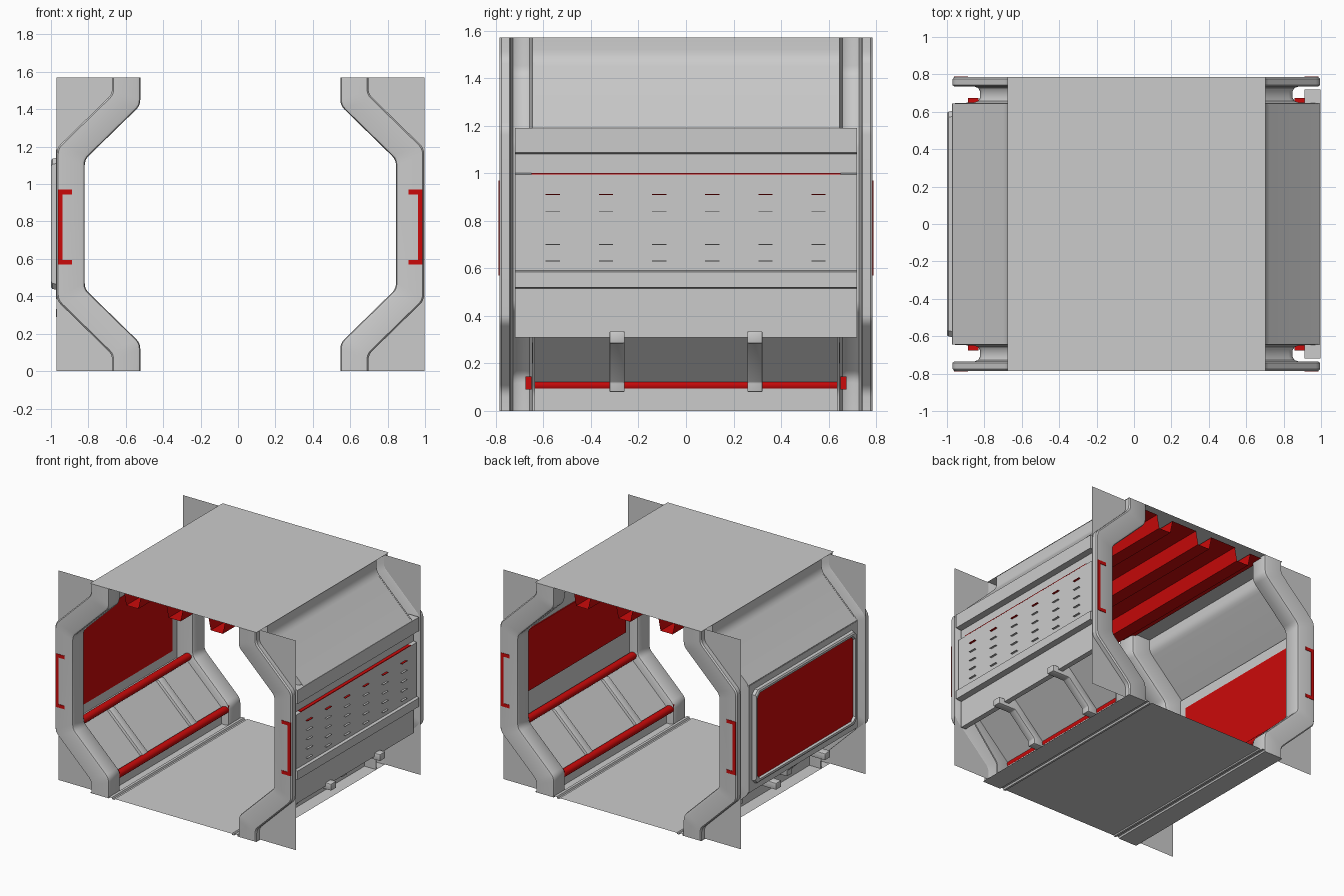
import bpy, bmesh, math
from mathutils import Vector

if "Cube" in bpy.data.objects:
    bpy.data.objects.remove(bpy.data.objects["Cube"])

CX = 0.0125                      # mirror plane of the two side walls
red = bpy.data.materials.new("red_paint")
red.diffuse_color = (0.6, 0.003, 0.003, 1)
red.use_nodes = True
red.node_tree.nodes["Principled BSDF"].inputs["Base Color"].default_value = red.diffuse_color


def finish(name, bm, mat=None, smooth=False):
    bmesh.ops.remove_doubles(bm, verts=bm.verts, dist=1e-5)
    bmesh.ops.recalc_face_normals(bm, faces=bm.faces)
    me = bpy.data.meshes.new(name)
    bm.to_mesh(me)
    bm.free()
    ob = bpy.data.objects.new(name, me)
    bpy.context.collection.objects.link(ob)
    if mat:
        me.materials.append(mat)
    if smooth:
        bpy.ops.object.select_all(action='DESELECT')
        ob.select_set(True)
        bpy.context.view_layer.objects.active = ob
        bpy.ops.object.shade_smooth_by_angle(angle=math.radians(35))
    return ob


def grid(name, rows, mat=None, smooth=False, close=False):
    """Skin a list of equally long point rows."""
    bm = bmesh.new()
    vs = [[bm.verts.new(p) for p in r] for r in rows]
    n = len(vs)
    for i in range(n if close else n - 1):
        a, b = vs[i], vs[(i + 1) % n]
        for j in range(len(a) - 1):
            bm.faces.new((a[j], a[j + 1], b[j + 1], b[j]))
    return finish(name, bm, mat, smooth)


def sheet(name, pts, y0, y1, s=1, mat=None, smooth=False):
    """Extrude an (x, z) outline along y."""
    return grid(name, [[(CX + s * x, y, z) for x, z in pts] for y in (y0, y1)], mat, smooth)


def solid(name, pts, y0, y1, s=1, mat=None, bevel=0, smooth=False):
    """Capped prism of an (x, z) outline along y."""
    bm = bmesh.new()
    f = bm.faces.new([bm.verts.new((CX + s * x, y0, z)) for x, z in pts])
    r = bmesh.ops.extrude_face_region(bm, geom=[f])
    bmesh.ops.translate(bm, vec=(0, y1 - y0, 0),
                        verts=[v for v in r["geom"] if isinstance(v, bmesh.types.BMVert)])
    if bevel:
        bmesh.ops.bevel(bm, geom=bm.edges[:], offset=bevel, segments=2, affect='EDGES', profile=0.5)
    return finish(name, bm, mat, smooth or bool(bevel))


def box(name, x0, x1, y0, y1, z0, z1, s=1, mat=None, bevel=0):
    return solid(name, [(x0, z0), (x1, z0), (x1, z1), (x0, z1)], y0, y1, s, mat, bevel)


def rod(name, x, z, r, y0, y1, s):
    ring = [(x + r * math.cos(a * math.pi / 6), z + r * math.sin(a * math.pi / 6)) for a in range(12)]
    solid(name, ring, y0, y1, s, red, smooth=True)


def rounded(pts, r):
    """Round the inner corners of a polyline."""
    pts = [Vector(p) for p in pts]
    out = [pts[0]]
    for a, b, c in zip(pts, pts[1:], pts[2:]):
        p, q = b + (a - b).normalized() * r, b + (c - b).normalized() * r
        out += [p * (1 - t) ** 2 + b * 2 * t * (1 - t) + q * t * t for t in (0, .25, .5, .75, 1)]
    return [tuple(p) for p in out + [pts[-1]]]


def contour(off):
    """Passage outline of one side, moved outwards by off."""
    d = 0.414 * off
    return rounded([(.535 + off, 0), (.535 + off, .15 - d), (.832 + off, .44 - d),
                    (.832 + off, 1.13 + d), (.535 + off, 1.42 + d), (.535 + off, 1.57)], 0.03)


# cross-section of the door frame: (y, offset from the passage outline)
section = [(.645, .15), (.65, .035), (.658, .013), (.675, .004), (.71, .004), (.727, .013),
           (.735, .035), (.735, .14), (.742, .15), (.775, .15), (.785, .142), (.785, .018),
           (.78, .005), (.765, 0), (.66, 0), (.645, .008), (.635, .03), (.635, .15)]


def frame_point(s, e, x, y, z):
    # the right frame stays behind the equipment panel
    if s > 0 and y < .7 and .3 < z < 1.2:
        x = min(x, .915)
    return (CX + s * x, e * y, z)


for s, side in ((-1, "left"), (1, "right")):
    # door frames, end plates and grips
    for e, end in ((-1, "front"), (1, "back")):
        grid(f"{side}_{end}_frame",
             [[frame_point(s, e, x, y, z) for x, z in contour(o)] for y, o in section],
             smooth=True, close=True)
        grid(f"{side}_{end}_plate",
             [[(CX + s * x, e * .738, z) for x, z in contour(.02)],
              [(CX + s * .984, e * .738, z) for x, z in contour(.02)]])
        ya, yb = sorted((e * .765, e * .788))
        box(f"{side}_{end}_grip_bar", .95, .975, ya, yb, .57, .97, s, red)
        for z in (.57, .945):
            box(f"{side}_{end}_grip_arm", .90, .95, ya, yb, z, z + .025, s, red)

    # wall skin
    mid = .982 if s < 0 else .90
    upper = rounded([(.685, 1.57), (.685, 1.48), (.982, 1.19)], .04)
    sheet(f"{side}_upper_wall", upper, -.645, .645, s, smooth=True)
    if s > 0:
        sheet("right_middle_wall", [(.982, 1.19), (mid, 1.19), (mid, .40)], -.645, .645, s)
    else:
        sheet("left_middle_wall", [(.982, 1.19), (.982, .40)], -.645, .645, s)
    sheet(f"{side}_lower_wall", [(mid, .40), (.88, .40), (.592, .12), (.592, 0)], -.645, .645, s)

    # handrails with end caps
    for x, z, n in ((.57, .11, "lower"), (.873, .43, "upper")):
        rod(f"{side}_{n}_rail", x, z, .028, -.65, .65, s)
        for e in (-1, 1):
            ya, yb = sorted((e * .645, e * .675))
            box(f"{side}_{n}_rail_cap", x - .028, x + .028, ya, yb, z - .02, z + .035, s, red)

    # brackets dividing the lower slope and reaching out under the panel
    for y in (-.29, .29):
        solid(f"{side}_slope_bracket",
              [(.575, .08), (.67, .08), (.67, .12), (.84, .285), (.985, .285), (.985, .335),
               (.93, .335), (.90, .40), (.85, .40), (.565, .125)],
              y - .032, y + .032, s, None, .005)


# left window panel: stepped surround and red infill
def window_ring(y, z0, z1, c):
    return [(y, z0 + c), (y, z1 - c), (y - c, z1), (-y + c, z1), (-y, z1 - c),
            (-y, z0 + c), (-y + c, z0), (y - c, z0), (y, z0 + c)]


steps = [(-.95, .645, .385, 1.185, .004), (-.972, .645, .385, 1.185, .004),
         (-.972, .605, .435, 1.14, .03), (-.993, .60, .44, 1.135, .03), (-1.0, .595, .45, 1.125, .03),
         (-1.0, .58, .465, 1.11, .03), (-.985, .575, .47, 1.105, .03), (-.95, .575, .47, 1.105, .03)]
grid("left_window_surround", [[(x, y, z) for y, z in window_ring(a, b, c, d)]
                              for x, a, b, c, d in steps], close=True)
box("left_window_panel", .96, .996, -.575, .575, .47, 1.105, -1, red)

# right equipment panel: stepped profile running along the wall
solid("right_equipment_panel",
      [(.90, .31), (.94, .31), (.94, .515), (.985, .52), (.985, .585), (.965, .59), (.965, .995),
       (.94, 1.0), (.94, 1.08), (.985, 1.087), (.985, 1.19), (.90, 1.19)], -.72, .72)
box("right_warning_strip", .94, .9655, -.65, .65, .995, 1.001, 1, red)
box("right_inner_panel", .892, .90, -.58, .58, .62, 1.08, 1, red)
for i in range(6):
    y = -.56 + i * .2235
    for z in (.63, .70, .77, .84, .91):
        t = .0005 if z in (.77, .84) else .002
        box("right_vent_fin", .96, .98, y - .03, y + .03, z - t, z + t, 1,
            red if z > .9 else None)

# ceiling plate with red ribbed lining
sheet("ceiling_plate", [(-.69, 1.57), (.69, 1.57)], -.785, .785)
lining = [(-.56, 1.56)]
for c in (-.37, -.02, .33):
    lining += [(c - .07, 1.56), (c - .05, 1.46), (c + .05, 1.46), (c + .07, 1.56)]
sheet("ceiling_lining", lining + [(.56, 1.56)], -.74, .74, 1, red)

# floor with raised seams
half = [(.69, 0), (.535, 0), (.53, .012), (.51, .012), (.505, 0), (.49, 0), (.485, .008)]
sheet("floor_plate", half + [(-x, z) for x, z in reversed(half)], -.785, .785)
